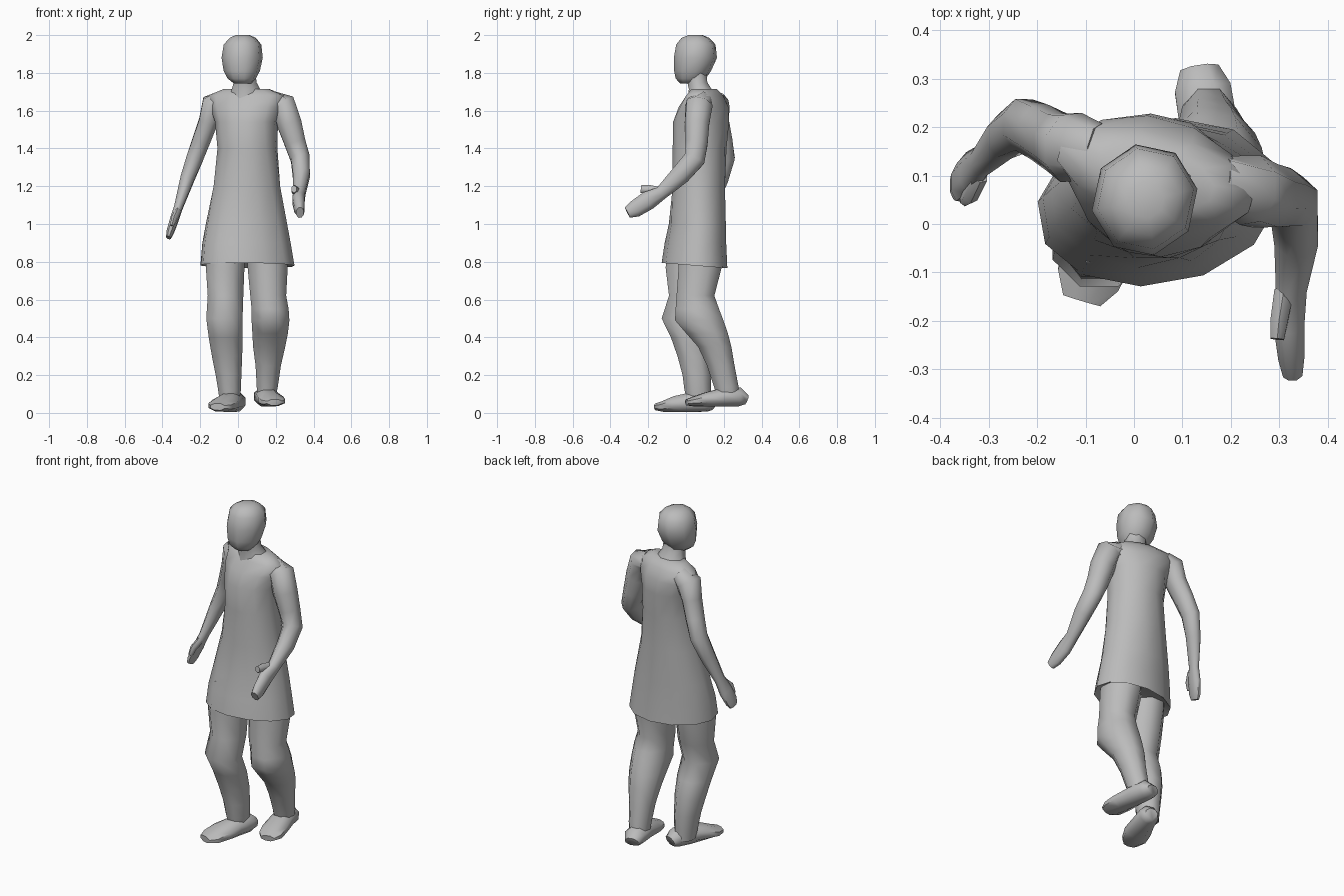
import bpy, bmesh, math
from mathutils import Vector

grey = bpy.data.materials.new("plain_grey")
grey.diffuse_color = (0.5, 0.5, 0.5, 1)


def skin(name, rings):
    """Join equal-sized vertex rings into a closed, smooth-shaded skin."""
    bm = bmesh.new()
    loops = [[bm.verts.new(p) for p in r] for r in rings]
    n = len(loops[0])
    for a, b in zip(loops, loops[1:]):
        for i in range(n):
            j = (i + 1) % n
            bm.faces.new((a[i], a[j], b[j], b[i]))
    bm.faces.new(loops[0])
    bm.faces.new(loops[-1])
    bmesh.ops.recalc_face_normals(bm, faces=bm.faces)
    me = bpy.data.meshes.new(name)
    bm.to_mesh(me)
    bm.free()
    ob = bpy.data.objects.new(name, me)
    bpy.context.collection.objects.link(ob)
    me.materials.append(grey)
    bpy.ops.object.select_all(action='DESELECT')
    ob.select_set(True)
    bpy.context.view_layer.objects.active = ob
    bpy.ops.object.shade_smooth_by_angle(angle=math.radians(60))
    return ob


def circle(n):
    """Unit polygon whose flat sides touch the half extents."""
    k = 1 / math.cos(math.pi / n)
    return [(k * math.cos((i + .5) * math.tau / n), k * math.sin((i + .5) * math.tau / n))
            for i in range(n)]


def stack(name, rows, n=8):
    """Level rings: x, y, z, half width, half depth, turn in degrees."""
    rings = []
    for x, y, z, rx, ry, *turn in rows:
        a = math.radians(turn[0]) if turn else 0
        c, s = math.cos(a), math.sin(a)
        rings.append([Vector((x + c * u * rx - s * v * ry, y + s * u * rx + c * v * ry, z))
                      for u, v in circle(n)])
    return skin(name, rings)


def tube(name, rows, n=8):
    """Rings square to a path: x, y, z, half width, half height."""
    p = [Vector(r[:3]) for r in rows]
    rings = []
    for i, r in enumerate(rows):
        t = (p[min(i + 1, len(p) - 1)] - p[max(i - 1, 0)]).normalized()
        u = Vector((1, 0, 0))
        u = (u - t * u.dot(t)).normalized()
        w = t.cross(u)
        rings.append([p[i] + u * a * r[3] + w * b * r[4] for a, b in circle(n)])
    return skin(name, rings)


# dress and shoulders, hips turned one way and shoulders the other
dress = stack("dress", [
    (.05, .045, .80, .20, .13, 10),
    (.05, .045, .78, .245, .165, 10),
    (.045, .05, .90, .23, .155, 9),
    (.045, .06, 1.0, .212, .145, 7),
    (.047, .068, 1.2, .176, .138, 0),
    (.05, .072, 1.4, .155, .138, -8),
    (.045, .08, 1.54, .162, .142, -13),
    (.045, .093, 1.62, .19, .122, -15),
    (.045, .10, 1.68, .205, .085, -15),
    (.045, .095, 1.715, .12, .06, -15)], 12)
for v in dress.data.vertices:
    if v.co.z < .79:
        v.co.z -= (v.co.y - .045) * .08

# neck and head
stack("neck", [
    (.045, .085, 1.66, .09, .075),
    (.042, .075, 1.715, .075, .06),
    (.038, .06, 1.75, .06, .053),
    (.035, .055, 1.80, .058, .053)])
stack("head", [
    (.025, .015, 1.745, .045, .045, -12),
    (.02, .025, 1.77, .07, .075, -12),
    (.02, .035, 1.81, .09, .092, -12),
    (.022, .05, 1.88, .102, .108, -12),
    (.024, .052, 1.95, .093, .098, -12),
    (.025, .05, 1.985, .065, .07, -12),
    (.025, .05, 2.0, .035, .035, -12)])

# arm hanging out to the side
tube("left_arm", [
    (-.075, .15, 1.655, .05, .055),
    (-.13, .158, 1.63, .065, .07),
    (-.158, .168, 1.54, .05, .06),
    (-.195, .19, 1.44, .047, .056),
    (-.228, .205, 1.35, .045, .053),
    (-.268, .18, 1.24, .037, .045),
    (-.315, .13, 1.09, .023, .032),
    (-.338, .105, 1.02, .022, .045),
    (-.36, .085, .955, .019, .04),
    (-.368, .077, .928, .013, .028)])
tube("left_thumb", [
    (-.318, .10, 1.07, .015, .018),
    (-.338, .06, 1.03, .015, .018),
    (-.35, .05, .99, .01, .012)], 6)

# arm bent forward at the elbow
tube("right_arm", [
    (.18, .085, 1.65, .05, .055),
    (.24, .07, 1.63, .065, .07),
    (.272, .058, 1.53, .065, .065),
    (.302, .055, 1.43, .056, .06),
    (.33, .045, 1.345, .05, .056),
    (.335, -.03, 1.26, .045, .052),
    (.325, -.13, 1.165, .032, .036),
    (.32, -.20, 1.125, .032, .05),
    (.325, -.27, 1.08, .027, .045),
    (.328, -.31, 1.06, .02, .03)])
tube("right_thumb", [
    (.31, -.14, 1.17, .02, .022),
    (.30, -.20, 1.182, .018, .022),
    (.296, -.238, 1.185, .014, .018)], 6)

# front leg and foot
stack("left_leg", [
    (-.06, .03, .95, .09, .11),
    (-.068, .005, .77, .102, .113),
    (-.066, .002, .62, .094, .092),
    (-.072, -.035, .50, .096, .094),
    (-.065, .01, .40, .09, .09),
    (-.058, .04, .30, .08, .085),
    (-.05, .057, .20, .068, .075),
    (-.045, .062, .12, .06, .07),
    (-.045, .07, .05, .05, .06)])
tube("left_foot", [
    (0, .148, .045, .035, .03),
    (-.01, .115, .058, .052, .05),
    (-.04, .03, .056, .058, .052),
    (-.068, -.05, .048, .072, .042),
    (-.095, -.115, .035, .066, .028),
    (-.108, -.158, .032, .04, .018)])

# trailing leg and foot, knee bent
stack("right_leg", [
    (.14, .07, .95, .09, .11),
    (.157, .075, .77, .106, .114),
    (.16, .05, .62, .095, .1),
    (.17, .06, .55, .098, .115),
    (.172, .07, .49, .1, .128),
    (.17, .112, .42, .094, .11),
    (.165, .152, .35, .085, .088),
    (.16, .184, .25, .067, .073),
    (.155, .213, .14, .056, .065),
    (.15, .225, .07, .048, .06)])
tube("right_foot", [
    (.135, .32, .07, .04, .025),
    (.142, .28, .085, .058, .05),
    (.155, .20, .083, .06, .05),
    (.173, .10, .07, .068, .036),
    (.187, .04, .06, .064, .025),
    (.194, .003, .056, .04, .016)])
